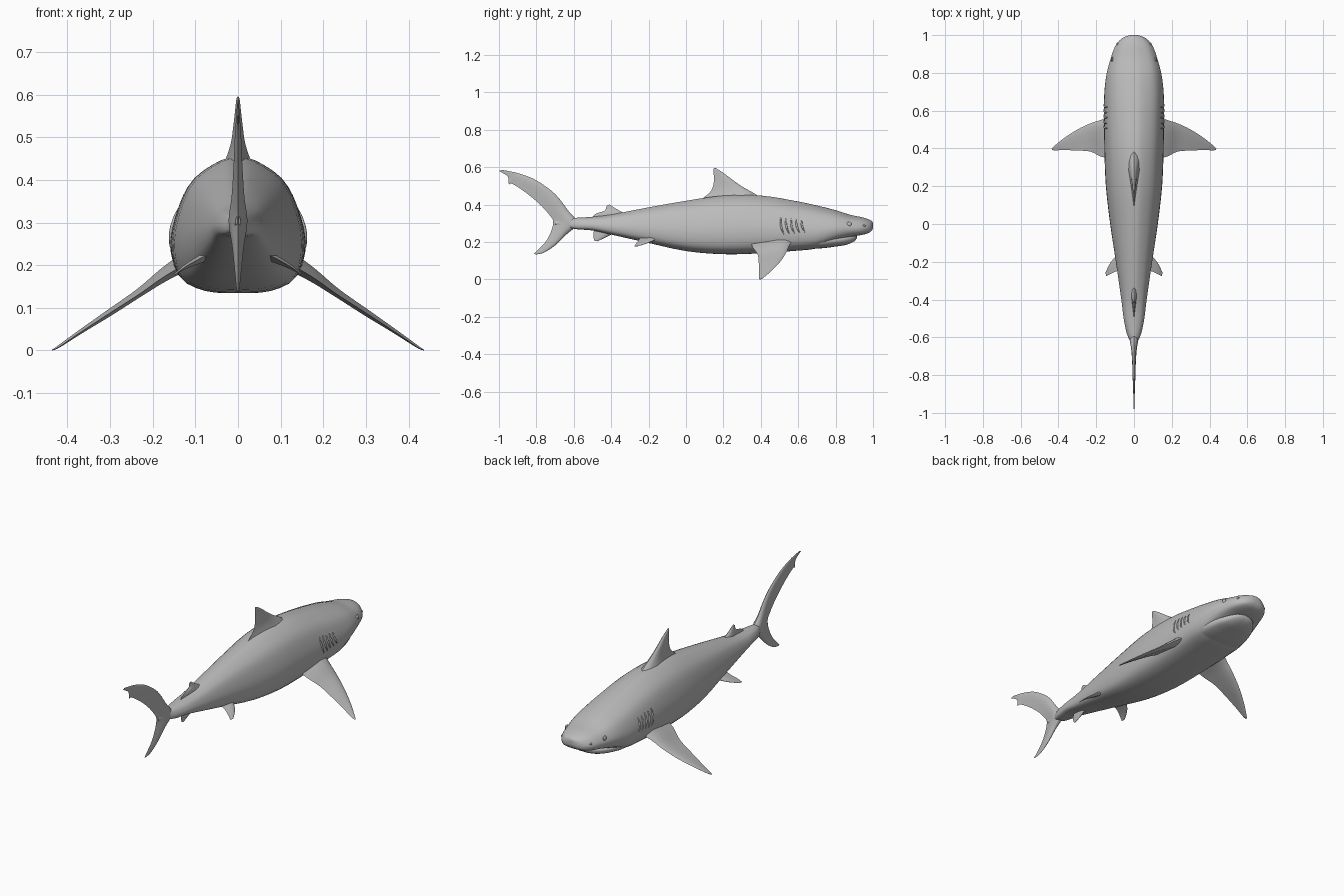
import bpy, bmesh, math
from mathutils import Vector
from mathutils.bvhtree import BVHTree

if "Cube" in bpy.data.objects:
    bpy.data.objects.remove(bpy.data.objects["Cube"])

grey = bpy.data.materials.new("shark_grey")
grey.diffuse_color = (0.5, 0.5, 0.5, 1)
grey.use_nodes = True
grey.node_tree.nodes["Principled BSDF"].inputs["Base Color"].default_value = grey.diffuse_color


def smooth(rows, steps, closed=False):
    """Catmull-Rom interpolation of a list of equal-length tuples."""
    n, out = len(rows), []
    for i in range(n if closed else n - 1):
        ids = [(i + k) % n if closed else min(max(i + k, 0), n - 1) for k in (-1, 0, 1, 2)]
        a, b, c, d = [rows[k] for k in ids]
        for s in range(steps):
            t = s / steps
            out.append(tuple(0.5 * (2 * q + (r - p) * t + (2 * p - 5 * q + 4 * r - w) * t * t
                                    + (3 * q - p - 3 * r + w) * t ** 3)
                             for p, q, r, w in zip(a, b, c, d)))
    if not closed:
        out.append(tuple(rows[-1]))
    return out


def finish(obj, mirror=False, angle=50):
    obj.data.materials.append(grey)
    if mirror:
        obj.modifiers.new("mirror", 'MIRROR')
    if obj.type == 'MESH':
        bpy.ops.object.select_all(action='DESELECT')
        obj.select_set(True)
        bpy.context.view_layer.objects.active = obj
        bpy.ops.object.shade_smooth_by_angle(angle=math.radians(angle))
    return obj


def loft(name, rings, mirror=False):
    """Skin closed rings of points and cap both ends."""
    bm = bmesh.new()
    loops = [[bm.verts.new(p) for p in ring] for ring in rings]
    n = len(loops[0])
    for a, b in zip(loops, loops[1:]):
        for i in range(n):
            j = (i + 1) % n
            bm.faces.new((a[i], a[j], b[j], b[i]))
    bm.faces.new(loops[0])
    bm.faces.new(loops[-1])
    bmesh.ops.recalc_face_normals(bm, faces=bm.faces)
    mesh = bpy.data.meshes.new(name)
    bm.to_mesh(mesh)
    tree = BVHTree.FromBMesh(bm)
    bm.free()
    obj = bpy.data.objects.new(name, mesh)
    bpy.context.collection.objects.link(obj)
    finish(obj, mirror)
    return tree


def hull(name, stations, half, steps=3):
    """Body-like loft: stations are (y, half width, bottom, top)."""
    full = half + [(-x, z) for x, z in half[-2:0:-1]]
    section = smooth(full, 3, closed=True)
    return loft(name, [[(x * w, y, lo + z * (hi - lo)) for x, z in section]
                       for y, w, lo, hi in smooth(stations, steps)])


def fin(name, stations, normal=(1, 0, 0), mirror=False, steps=4):
    """Fin loft: stations are (lead point, trail point, half thickness)."""
    nrm = Vector(normal).normalized()
    foil = [(0, 0), (.05, .5), (.15, .85), (.32, 1), (.6, .6), (.85, .22), (1, 0)]
    foil += [(u, -h) for u, h in foil[-2:0:-1]]
    rings = []
    for r in smooth([tuple(a) + tuple(b) + (t,) for a, b, t in stations], steps):
        lead, trail = Vector(r[:3]), Vector(r[3:6])
        rings.append([lead.lerp(trail, u) + nrm * h * max(r[6], .0008) for u, h in foil])
    loft(name, rings, mirror)


def upright(rows):
    """Stations on the centre plane from (lead y, lead z, trail y, trail z, thickness)."""
    return [((0, a, b), (0, c, d), t) for a, b, c, d, t in rows]


# body
half_section = [(0, 1), (.25, .985), (.66, .85), (.88, .65), (1, .38), (.89, .12), (.5, .015), (0, 0)]
body_tree = hull("body", [
    (-.70, .006, .295, .315), (-.63, .018, .278, .325), (-.58, .038, .268, .33),
    (-.50, .055, .262, .335), (-.40, .067, .24, .347), (-.20, .096, .195, .385),
    (0, .126, .152, .42), (.20, .149, .135, .448), (.40, .157, .14, .448),
    (.58, .159, .153, .42), (.70, .157, .166, .395), (.80, .144, .205, .37),
    (.88, .122, .228, .345), (.94, .1, .238, .333), (.98, .068, .25, .32),
    (.996, .035, .266, .31), (1.0, .01, .28, .298)], half_section)

# lower jaw, set back under the snout
jaw_section = [(0, 1), (.6, 1), (.92, .9), (1, .65), (.9, .28), (.5, .04), (0, 0)]
hull("lower_jaw", [(.55, .11, .17, .22), (.70, .135, .165, .222), (.80, .118, .176, .225),
                   (.86, .09, .186, .229), (.90, .055, .204, .232), (.913, .02, .22, .232)], jaw_section)

# fins on the centre line
fin("dorsal_fin", upright([
    (.42, .425, .07, .425, .04), (.36, .463, .10, .442, .026), (.30, .497, .135, .475, .016),
    (.25, .532, .148, .515, .011), (.205, .566, .149, .55, .007), (.165, .592, .146, .58, .004),
    (.152, .596, .147, .592, .001)]))
fin("second_dorsal_fin", upright([
    (-.31, .345, -.50, .335, .016), (-.36, .37, -.48, .352, .010), (-.39, .388, -.435, .368, .006),
    (-.41, .401, -.425, .393, .002)]))
fin("anal_fin", upright([
    (-.36, .26, -.49, .27, .014), (-.41, .235, -.495, .245, .009), (-.45, .215, -.495, .225, .005),
    (-.475, .204, -.488, .206, .002)]))
fin("tail_fin", upright([
    (-.80, .134, -.813, .137, .001), (-.76, .143, -.79, .16, .004), (-.70, .182, -.748, .205, .008),
    (-.64, .24, -.72, .26, .014), (-.58, .30, -.71, .31, .022), (-.63, .368, -.73, .345, .015),
    (-.70, .457, -.785, .405, .010), (-.80, .53, -.86, .467, .007), (-.88, .563, -.93, .512, .004),
    (-.90, .568, -.947, .51, .003), (-.92, .574, -.953, .55, .003), (-.985, .586, -1.0, .58, .001)]))

# paired fins
fin("pectoral_fins", [
    ((.10, .585, .225), (.10, .345, .215), .024), ((.17, .553, .182), (.17, .355, .175), .016),
    ((.23, .533, .138), (.23, .383, .133), .010), ((.30, .50, .090), (.30, .389, .088), .008),
    ((.37, .455, .044), (.37, .391, .042), .005), ((.42, .415, .010), (.42, .39, .008), .003),
    ((.436, .40, .001), (.434, .393, .001), .001)], (.55, 0, .83), True)
fin("pelvic_fins", [
    ((.05, -.13, .228), (.05, -.25, .235), .014), ((.09, -.165, .212), (.09, -.25, .215), .009),
    ((.125, -.205, .195), (.125, -.265, .195), .005), ((.15, -.255, .178), (.148, -.276, .177), .001)],
    (.5, 0, .85), True)


def on_side(y, z):
    """Point on the +x side of the body."""
    return body_tree.ray_cast(Vector((1, y, z)), Vector((-1, 0, 0)))[0]


# gill flaps, both sides
gills = bpy.data.curves.new("gill_flaps", 'CURVE')
gills.dimensions = '3D'
gills.bevel_depth, gills.bevel_resolution, gills.use_fill_caps = .0055, 1, True
for k in range(5):
    y0, size = .508 + .028 * k, .046 - .003 * k
    spline = gills.splines.new('POLY')
    spline.points.add(8)
    for i, p in enumerate(spline.points):
        t = i / 4 - 1
        q = on_side(y0 - .008 * t + .008 * t * t, .287 + size * t)
        p.co = (*q, 1)
        p.radius = .25 + .75 * (1 - t * t)
gill_obj = bpy.data.objects.new("gill_flaps", gills)
bpy.context.collection.objects.link(gill_obj)
finish(gill_obj, True)


# eyes and nostrils, both sides
def bead(name, y, z, r, squash):
    bm = bmesh.new()
    bmesh.ops.create_uvsphere(bm, u_segments=16, v_segments=10, radius=r)
    mesh = bpy.data.meshes.new(name)
    for v in bm.verts:
        v.co = Vector((v.co.x * squash[0], v.co.y * squash[1], v.co.z * squash[2])) + on_side(y, z)
    bm.to_mesh(mesh)
    bm.free()
    obj = bpy.data.objects.new(name, mesh)
    bpy.context.collection.objects.link(obj)
    finish(obj, True)


bead("eyes", .872, .296, .013, (.5, 1, 1))
bead("nostrils", .952, .288, .008, (.5, 1.2, .6))
